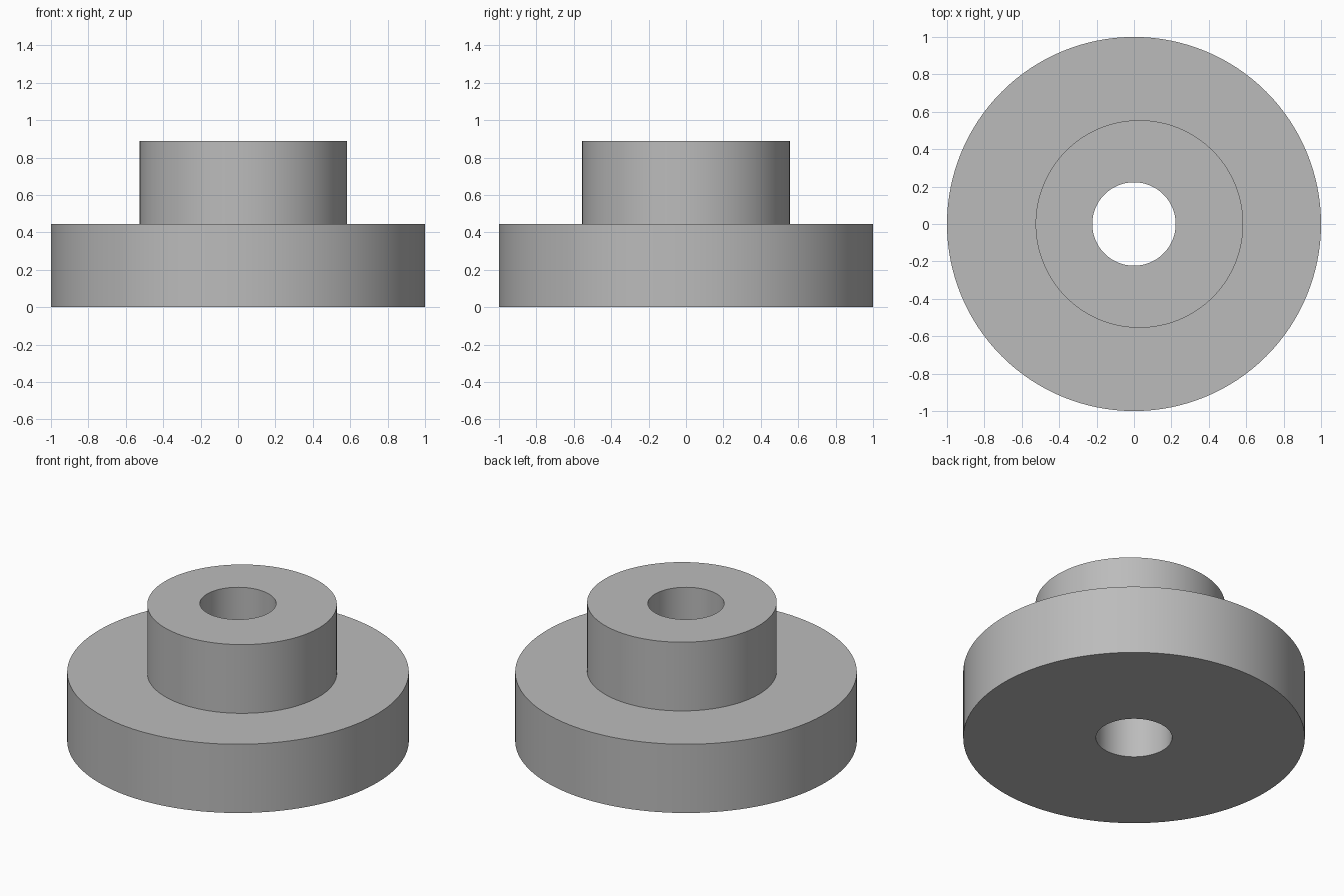
import bpy
import bmesh
from math import cos, sin, tau, radians

SEGMENTS = 128
FLANGE_R, HUB_R, BORE_R = 1.0, 0.555, 0.223
FLANGE_TOP, HUB_TOP = 0.444, 0.888
HUB_X = 0.029  # the hub sits slightly off the bore axis

cube = bpy.data.objects.get("Cube")
if cube:
    bpy.data.objects.remove(cube, do_unlink=True)

# Plain grey material
grey = bpy.data.materials.new("plain_grey")
grey.use_nodes = True
colour = (0.5, 0.5, 0.5, 1)
grey.diffuse_color = colour
grey.node_tree.nodes["Principled BSDF"].inputs["Base Color"].default_value = colour


def ring(bm, radius, z, x=0.0):
    """Add a circle of vertices."""
    angles = [tau * i / SEGMENTS for i in range(SEGMENTS)]
    return [bm.verts.new((x + radius * cos(a), radius * sin(a), z)) for a in angles]


# Flanged bushing: closed loop of rings, up the outside and down the bore
bm = bmesh.new()
rings = [
    ring(bm, BORE_R, 0),
    ring(bm, FLANGE_R, 0),
    ring(bm, FLANGE_R, FLANGE_TOP),
    ring(bm, HUB_R, FLANGE_TOP, HUB_X),
    ring(bm, HUB_R, HUB_TOP, HUB_X),
    ring(bm, BORE_R, HUB_TOP),
]
for lower, upper in zip(rings, rings[1:] + rings[:1]):
    for i in range(SEGMENTS):
        j = (i + 1) % SEGMENTS
        bm.faces.new((lower[i], lower[j], upper[j], upper[i]))
bmesh.ops.recalc_face_normals(bm, faces=bm.faces)

mesh = bpy.data.meshes.new("flanged_bushing")
bm.to_mesh(mesh)
bm.free()
mesh.materials.append(grey)
bushing = bpy.data.objects.new("flanged_bushing", mesh)
bpy.context.collection.objects.link(bushing)

# Smooth round walls, sharp rims
bpy.ops.object.select_all(action='DESELECT')
bushing.select_set(True)
bpy.context.view_layer.objects.active = bushing
bpy.ops.object.shade_smooth_by_angle(angle=radians(30))
